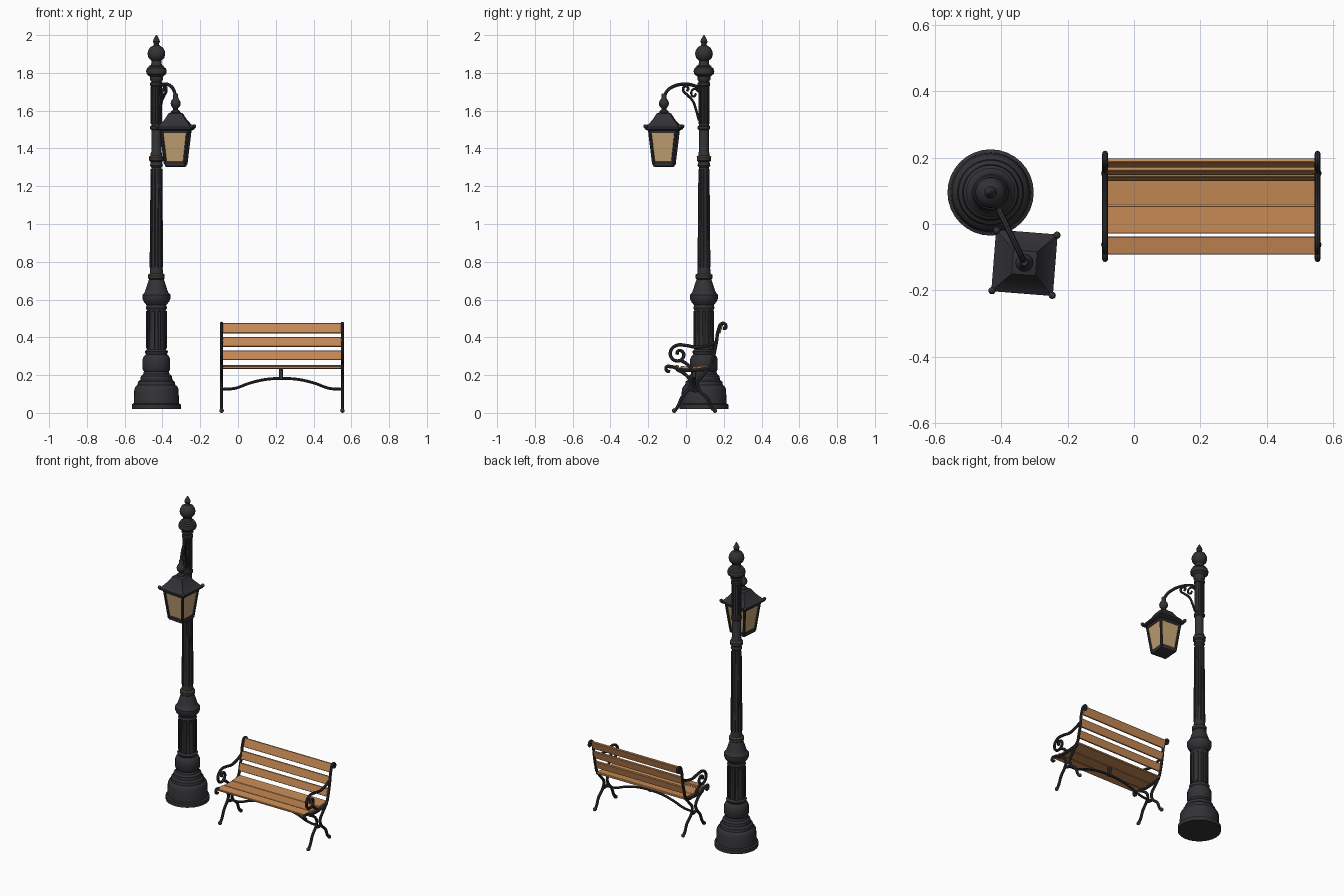
import bpy, bmesh, math
from mathutils import Vector, Matrix

cube = bpy.data.objects.get("Cube")
if cube:
    bpy.data.objects.remove(cube)


def material(name, colour):
    m = bpy.data.materials.new(name)
    m.use_nodes = True
    m.diffuse_color = (*colour, 1)
    m.node_tree.nodes["Principled BSDF"].inputs["Base Color"].default_value = (*colour, 1)
    return m


IRON = material("dark iron", (0.032, 0.032, 0.037))
WOOD = material("warm wood", (0.56, 0.25, 0.09))
GLASS = material("amber glass", (0.54, 0.36, 0.17))
BRASS = material("worn bronze", (0.09, 0.055, 0.03))


def finish(obj, mat):
    obj.data.materials.clear()
    obj.data.materials.append(mat)
    bpy.ops.object.select_all(action="DESELECT")
    obj.select_set(True)
    bpy.context.view_layer.objects.active = obj
    bpy.ops.object.shade_smooth_by_angle(angle=math.radians(35))
    return obj


def from_bmesh(name, bm, mat, matrix=Matrix()):
    bmesh.ops.recalc_face_normals(bm, faces=bm.faces)
    mesh = bpy.data.meshes.new(name)
    bm.to_mesh(mesh)
    bm.free()
    obj = bpy.data.objects.new(name, mesh)
    bpy.context.collection.objects.link(obj)
    obj.matrix_world = matrix
    return finish(obj, mat)


def lathe(name, profile, mat, matrix, sides=32):
    """Closed turned solid; four sides give a square section of half width r."""
    bm = bmesh.new()
    grow, turn = (math.sqrt(2), math.pi / 4) if sides == 4 else (1, 0)
    rings = []
    for r, z in profile:
        angles = [turn + math.tau * i / sides for i in range(sides)]
        rings.append([bm.verts.new((r * grow * math.cos(a), r * grow * math.sin(a), z)) for a in angles])
    for low, high in zip(rings, rings[1:]):
        for i in range(sides):
            j = (i + 1) % sides
            bm.faces.new((low[i], low[j], high[j], high[i]))
    bm.faces.new(rings[0][::-1])
    bm.faces.new(rings[-1])
    return from_bmesh(name, bm, mat, matrix)


def box(name, size, mat, matrix, bevel=0.002):
    bm = bmesh.new()
    bmesh.ops.create_cube(bm, size=1)
    bmesh.ops.scale(bm, vec=size, verts=bm.verts)
    bmesh.ops.bevel(bm, geom=bm.edges[:], offset=bevel, segments=1, affect="EDGES")
    return from_bmesh(name, bm, mat, matrix)


def tube(name, points, radius, matrix=Matrix(), smooth=True):
    curve = bpy.data.curves.new(name, "CURVE")
    curve.dimensions = "3D"
    curve.bevel_depth = radius
    curve.bevel_resolution = 2
    curve.resolution_u = 6
    curve.use_fill_caps = True
    spline = curve.splines.new("BEZIER")
    spline.bezier_points.add(len(points) - 1)
    for bp, p in zip(spline.bezier_points, points):
        bp.co = p
        bp.handle_left_type = bp.handle_right_type = "AUTO" if smooth else "VECTOR"
    obj = bpy.data.objects.new(name, curve)
    bpy.context.collection.objects.link(obj)
    obj.matrix_world = matrix
    bpy.ops.object.select_all(action="DESELECT")
    obj.select_set(True)
    bpy.context.view_layer.objects.active = obj
    bpy.ops.object.convert(target="MESH")
    return finish(bpy.context.view_layer.objects.active, IRON)


def ball(name, radius, place):
    bm = bmesh.new()
    bmesh.ops.create_uvsphere(bm, u_segments=12, v_segments=8, radius=radius)
    return from_bmesh(name, bm, IRON, Matrix.Translation(place))


# Lamp post, turned in one piece per section
post = Matrix.Translation((-0.432, 0.095, 0))
lathe("post_base", [(0.13, 0.02), (0.13, 0.045), (0.12, 0.05), (0.117, 0.125), (0.11, 0.14), (0.1, 0.148),
                    (0.097, 0.165), (0.085, 0.175), (0.082, 0.195), (0.07, 0.205), (0.066, 0.22), (0.073, 0.23),
                    (0.073, 0.285), (0.066, 0.3), (0.056, 0.31)], IRON, post)
lathe("post_pedestal", [(0.056, 0.31), (0.062, 0.325), (0.051, 0.335), (0.049, 0.54), (0.056, 0.555), (0.052, 0.57),
                        (0.068, 0.59), (0.074, 0.605), (0.074, 0.625), (0.064, 0.635), (0.058, 0.65),
                        (0.045, 0.69), (0.038, 0.71)], IRON, post)
lathe("post_shaft", [(0.038, 0.7), (0.035, 0.74), (0.032, 0.78), (0.027, 1.3), (0.034, 1.31), (0.03, 1.325),
                     (0.03, 1.375), (0.026, 1.385), (0.025, 1.77)], IRON, post)
lathe("post_finial", [(0.025, 1.75), (0.035, 1.765), (0.035, 1.78), (0.052, 1.795), (0.055, 1.81), (0.05, 1.825),
                      (0.032, 1.835), (0.026, 1.855), (0.026, 1.865), (0.042, 1.88), (0.047, 1.9), (0.045, 1.915),
                      (0.034, 1.935), (0.016, 1.945), (0.013, 1.953), (0.019, 1.965), (0.016, 1.975),
                      (0.003, 2.0)], IRON, post)
for name, r, z in (("lower_ring", 0.044, 0.72), ("middle_ring", 0.038, 1.345)):
    lathe(name, [(r - 0.008, z - 0.016), (r, z - 0.009), (r, z + 0.009), (r - 0.008, z + 0.016)], IRON, post)
    lathe(name + "_trim", [(r, z + 0.009), (r + 0.001, z + 0.011), (r - 0.008, z + 0.018)], BRASS, post)
lathe("top_ring_trim", [(0.04, 1.833), (0.042, 1.837), (0.03, 1.84)], BRASS, post)

# Raised flutes around the pedestal and the shaft
for i in range(10):
    spin = post @ Matrix.Rotation(math.tau * i / 10, 4, "Z")
    box("pedestal_flute", (0.008, 0.016, 0.2), IRON, spin @ Matrix.Translation((0.051, 0, 0.44)))
    tube("shaft_flute", [(0.032, 0, 0.77), (0.027, 0, 1.29)], 0.004, spin, False)
    box("upper_flute", (0.006, 0.01, 0.2), IRON, spin @ Matrix.Translation((0.027, 0, 1.63)))
for z in (1.51, 1.74):
    lathe("bracket_collar", [(0.027, z - 0.012), (0.033, z - 0.006), (0.033, z + 0.006), (0.027, z + 0.012)], IRON, post)

# Arm and scrolls, drawn in a plane that runs from the post to the lantern
lamp_spot = Vector((-0.33, -0.117, 0))
reach = lamp_spot - post.translation
length = reach.length
arm = post @ Matrix.Rotation(math.atan2(reach.y, reach.x), 4, "Z")
tube("lamp_arm", [(0.02, 0, 1.715), (0.06, 0, 1.733), (0.12, 0, 1.74), (0.18, 0, 1.728),
                  (0.22, 0, 1.7), (length, 0, 1.655)], 0.009, arm)
tube("arm_brace", [(0.03, 0, 1.55), (0.045, 0, 1.6), (0.065, 0, 1.65), (0.1, 0, 1.685),
                   (0.123, 0, 1.71), (0.11, 0, 1.73), (0.092, 0, 1.718), (0.1, 0, 1.704)], 0.007, arm)
tube("arm_scroll", [(0.03, 0, 1.7), (0.055, 0, 1.715), (0.075, 0, 1.695), (0.06, 0, 1.675), (0.047, 0, 1.69)],
     0.006, arm)

# Lantern
lantern = Matrix.Translation(lamp_spot) @ Matrix.Rotation(math.radians(-4.5), 4, "Z")
lathe("lantern_roof", [(0.078, 1.494), (0.093, 1.502), (0.093, 1.513), (0.083, 1.52), (0.055, 1.553),
                       (0.036, 1.585), (0.018, 1.593)], IRON, lantern, 4)
lathe("lantern_knob", [(0.026, 1.58), (0.024, 1.597), (0.013, 1.605), (0.013, 1.612), (0.024, 1.625), (0.027, 1.638),
                       (0.023, 1.652), (0.014, 1.665), (0.013, 1.685), (0.009, 1.692)], IRON, lantern, 20)
lathe("lantern_glass", [(0.05, 1.32), (0.071, 1.498)], GLASS, lantern, 4)
lathe("lantern_floor", [(0.045, 1.302), (0.053, 1.306), (0.055, 1.328), (0.05, 1.333)], IRON, lantern, 4)
lathe("lantern_top_frame", [(0.073, 1.482), (0.076, 1.496)], IRON, lantern, 4)
for sx in (-1, 1):
    for sy in (-1, 1):
        tube("lantern_corner_bar", [(sx * 0.05, sy * 0.05, 1.315), (sx * 0.071, sy * 0.071, 1.5)], 0.0085,
             lantern, False)
        ball("roof_corner_knob", 0.011, lantern @ Vector((sx * 0.091, sy * 0.091, 1.517)))

# Bench ends, each drawn as side profiles (y, z)
end_strokes = {
    "back_post": [(0.08, 0.225), (0.125, 0.245), (0.145, 0.3), (0.16, 0.37), (0.172, 0.44), (0.19, 0.473),
                  (0.209, 0.467), (0.208, 0.448), (0.195, 0.45)],
    "armrest": [(0.155, 0.375), (0.12, 0.36), (0.06, 0.347), (0.0, 0.357), (-0.05, 0.357), (-0.08, 0.33),
                (-0.077, 0.293), (-0.045, 0.275), (-0.015, 0.293), (-0.017, 0.322), (-0.042, 0.328), (-0.048, 0.308)],
    "arm_support": [(-0.028, 0.278), (0.0, 0.262), (0.03, 0.235)],
    "seat_rail": [(-0.085, 0.218), (-0.102, 0.224), (-0.103, 0.243), (-0.08, 0.245), (-0.03, 0.23), (0.04, 0.225),
                  (0.13, 0.24)],
    "front_leg": [(-0.062, 0.01), (-0.045, 0.03), (-0.02, 0.085), (0.015, 0.13), (0.025, 0.16), (0.0, 0.2), (-0.05, 0.23)],
    "rear_leg": [(0.155, 0.01), (0.138, 0.025), (0.115, 0.075), (0.07, 0.12), (0.06, 0.16), (0.09, 0.2), (0.12, 0.235)],
    "leg_link": [(0.015, 0.13), (0.043, 0.118), (0.07, 0.12)],
}
for x in (-0.087, 0.553):
    for name, stroke in end_strokes.items():
        tube("bench_" + name, [(x, y, z) for y, z in stroke], 0.0088)
    for y in (-0.062, 0.153):
        ball("bench_foot", 0.012, (x, y, 0.012))

# Bench slats: centre y, centre z, width, tilt in degrees
slats = [("front_slat", -0.065, 0.244, 0.054, 8), ("seat_slat", 0.013, 0.24, 0.083, -1),
         ("seat_slat", 0.097, 0.243, 0.083, 4), ("back_slat", 0.142, 0.304, 0.05, 75),
         ("back_slat", 0.16, 0.375, 0.052, 75), ("back_slat", 0.184, 0.448, 0.055, 72)]
for name, y, z, width, tilt in slats:
    place = Matrix.Translation((0.233, y, z)) @ Matrix.Rotation(math.radians(tilt), 4, "X")
    box("bench_" + name, (0.636, width, 0.013), WOOD, place)

# Arched brace under the seat, with a short hanger
tube("bench_brace", [(0.233 + dx, 0.043, z) for dx, z in
                     ((-0.32, 0.125), (-0.25, 0.13), (-0.17, 0.158), (-0.08, 0.178), (0, 0.182),
                      (0.08, 0.178), (0.17, 0.158), (0.25, 0.13), (0.32, 0.125))], 0.0075)
box("bench_brace_hanger", (0.02, 0.02, 0.06), IRON, Matrix.Translation((0.228, 0.043, 0.205)))
